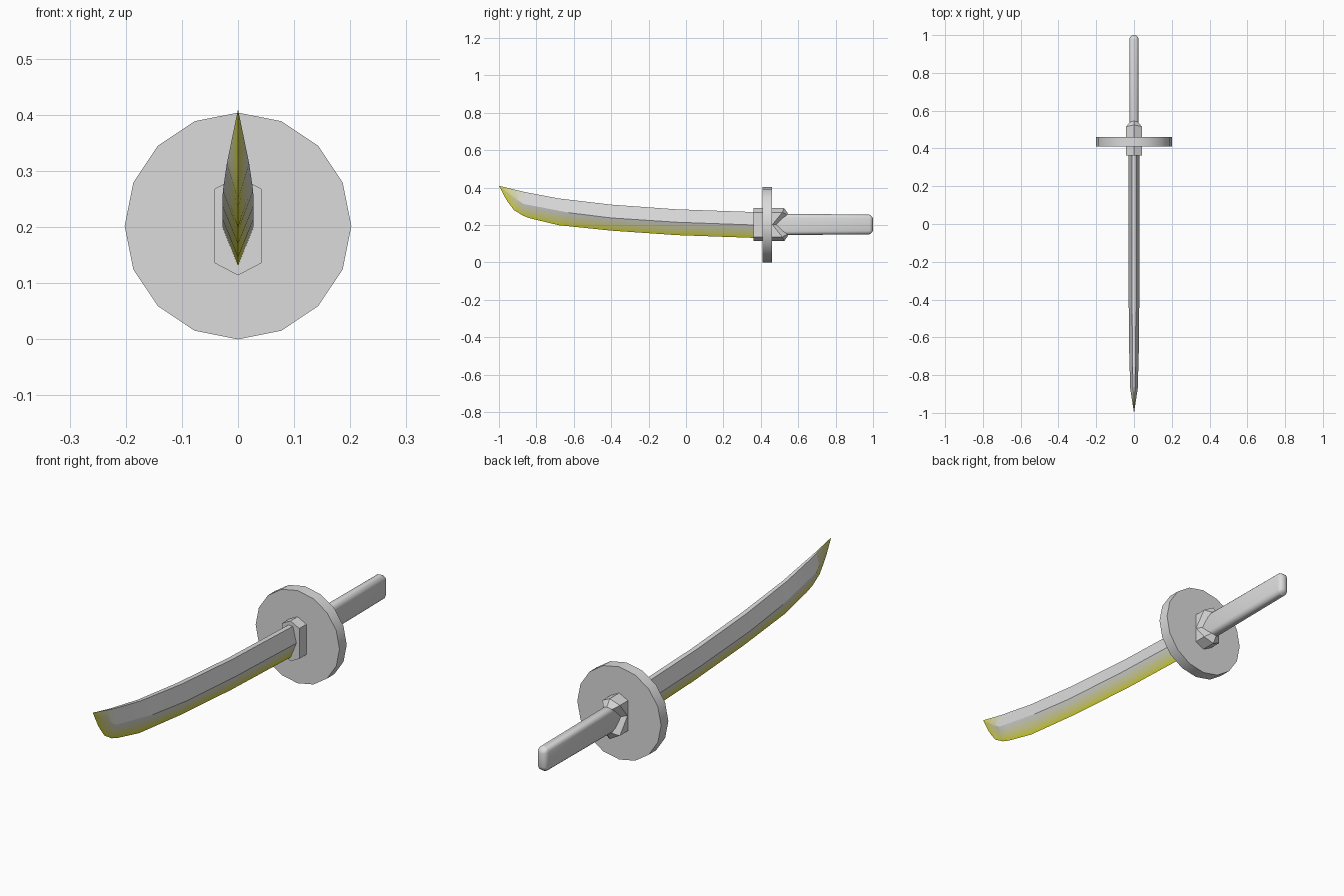
import bpy, bmesh, math

if "Cube" in bpy.data.objects:
    bpy.data.objects.remove(bpy.data.objects["Cube"], do_unlink=True)

STEEL = (0.71, 0.71, 0.71)
GOLD = (0.71, 0.70, 0.015)
LEVELS = 10


def material(name, rgb):
    mat = bpy.data.materials.new(name)
    mat.use_nodes = True
    mat.diffuse_color = (*rgb, 1)
    mat.node_tree.nodes["Principled BSDF"].inputs["Base Color"].default_value = (*rgb, 1)
    return mat


def blend(t):
    return tuple(a + (b - a) * t ** .92 for a, b in zip(STEEL, GOLD))


# Steel first, then steps towards the yellow cutting edge
tints = [material("steel" if i == 0 else f"yellow tint {i}", blend(i / (LEVELS - 1)))
         for i in range(LEVELS)]


def finish(bm, name, mats):
    bmesh.ops.recalc_face_normals(bm, faces=bm.faces)
    mesh = bpy.data.meshes.new(name)
    bm.to_mesh(mesh)
    bm.free()
    obj = bpy.data.objects.new(name, mesh)
    bpy.context.collection.objects.link(obj)
    for m in mats:
        mesh.materials.append(m)
    bpy.ops.object.select_all(action="DESELECT")
    obj.select_set(True)
    bpy.context.view_layer.objects.active = obj
    bpy.ops.object.shade_smooth_by_angle(angle=math.radians(30))


def along(path, y):
    """Linear value at y on a path of (y, value) points."""
    for (y0, v0), (y1, v1) in zip(path, path[1:]):
        if y <= y1:
            return v0 + (v1 - v0) * (y - y0) / (y1 - y0)
    return path[-1][1]


# Blade: flat spine, side ridge and cutting edge swept along y
spine = [(-1, .41), (-.87, .378), (-.68, .342), (-.4, .309), (-.05, .284), (.4, .268)]
ridge = [(-1, .41), (-.87, .313), (-.62, .265), (-.4, .238), (-.05, .215), (.4, .199)]
edge = [(-1, .41), (-.96, .333), (-.92, .28), (-.87, .249), (-.83, .235),
        (-.68, .199), (-.4, .17), (-.05, .146), (.4, .13)]
ridge_x = [(-1, 0), (-.87, .02), (-.62, .027), (-.4, .028), (.4, .028)]
spine_x = [(-1, 0), (-.8, .007), (-.4, .0105), (.4, .011)]
stations = [-.995, -.98, -.965, -.95, -.935, -.92, -.905, -.89, -.87,
            -.83, -.75, -.68, -.62, -.4, -.05, .4]
ROWS = 10


def side_points(y):
    """Half section from spine, over the ridge, down to the edge."""
    zr, ze, xr = along(ridge, y), along(edge, y), along(ridge_x, y)
    pts = [(along(spine_x, y), along(spine, y))]
    for j in range(ROWS + 1):
        t = j / ROWS
        pts.append((xr * (1 - t), zr + (ze - zr) * t))
    return pts


def tint_index(y, row):
    tip = min(1, max(0, (-.87 - y) / .13))
    low = max(0, (row - .5) / ROWS)
    return round((1 - (1 - low) * (1 - tip)) * (LEVELS - 1))


bm = bmesh.new()
rings = []
for y in stations:
    half = side_points(y)
    loop = half + [(-x, z) for x, z in reversed(half[:-1])]
    rings.append([bm.verts.new((x, y, z)) for x, z in loop])
count = len(rings[0])
for k in range(len(stations) - 1):
    mid = (stations[k] + stations[k + 1]) / 2
    for i in range(count):
        n = (i + 1) % count
        f = bm.faces.new((rings[k][i], rings[k][n], rings[k + 1][n], rings[k + 1][i]))
        f.material_index = tint_index(mid, max(0, min(i, count - 2 - i)))
point = bm.verts.new((0, -1, .41))
for i in range(count):
    f = bm.faces.new((rings[0][i], rings[0][(i + 1) % count], point))
    f.material_index = LEVELS - 1
bm.faces.new(rings[-1])
finish(bm, "blade", tints)

# Round sixteen-sided guard
bm = bmesh.new()
bmesh.ops.create_cone(bm, cap_ends=True, segments=16, radius1=.202, radius2=.202, depth=.05)
for v in bm.verts:
    x, y, z = v.co
    v.co = (x, .435 + z, .202 + y)
finish(bm, "guard", tints[:1])

# Collar: pointed hexagon with a V notch cut into each side at the back
MID = .202


def collar_ring(bm, width, corner, apex, y_apex, y_corner, y_mid):
    quarter = [(0, apex, y_apex), (width, corner, y_corner), (width, 0, y_mid),
               (width, -corner, y_corner), (0, -apex, y_apex)]
    pts = quarter + [(-x, z, y) for x, z, y in reversed(quarter[1:-1])]
    return [bm.verts.new((x, y, MID + z)) for x, z, y in pts]


bm = bmesh.new()
loops = [collar_ring(bm, .042, .066, .088, .362, .362, .362),
         collar_ring(bm, .042, .066, .088, .525, .515, .462),
         collar_ring(bm, .021, .052, .06, .545, .54, .485)]
for a, b in zip(loops, loops[1:]):
    for i in range(8):
        n = (i + 1) % 8
        bm.faces.new((a[i], a[n], b[n], b[i]))
bm.faces.new(loops[0])
bm.faces.new(loops[-1])
finish(bm, "collar", tints[:1])

# Handle: rounded bar, drawn in a little at the pommel end
bm = bmesh.new()
bmesh.ops.create_cube(bm, size=1)
for v in bm.verts:
    v.co = (v.co.x * .047, .73 + v.co.y * .54, .203 + v.co.z * .114)
bmesh.ops.bevel(bm, geom=bm.edges[:], offset=.02, segments=3, profile=.5, affect="EDGES")
for v in bm.verts:
    if v.co.y > .97:
        v.co.z = .203 + (v.co.z - .203) * (1 - (v.co.y - .97) * 7)
finish(bm, "handle", tints[:1])
